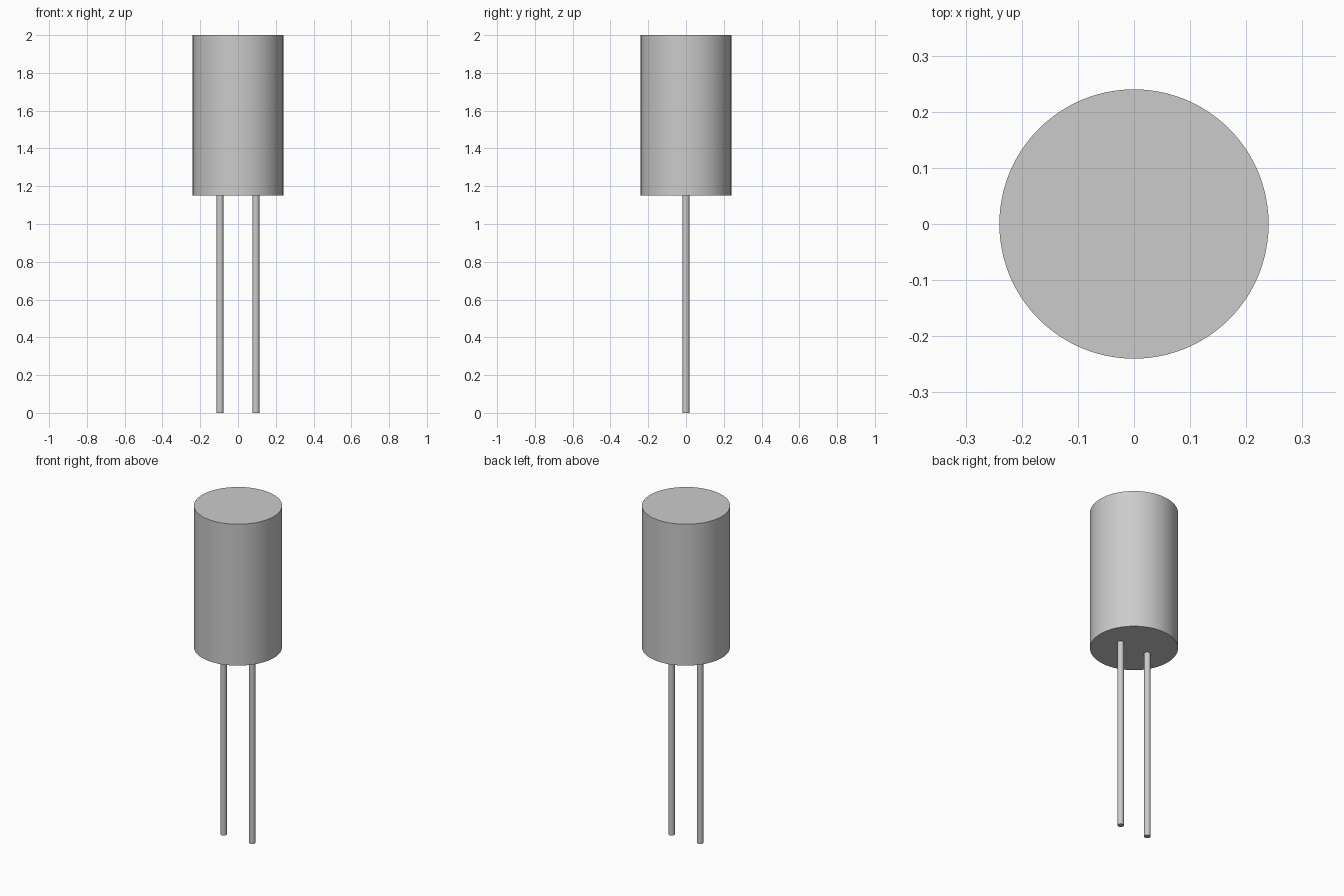
import bpy
import math

cube = bpy.data.objects.get("Cube")
if cube:
    bpy.data.objects.remove(cube, do_unlink=True)

# Single plain grey for the whole component
GREY = (0.6, 0.6, 0.6, 1.0)
grey = bpy.data.materials.new("plain grey")
grey.use_nodes = True
grey.diffuse_color = GREY
grey.node_tree.nodes["Principled BSDF"].inputs["Base Color"].default_value = GREY


def cylinder(name, radius, bottom, top, x=0.0, sides=32):
    bpy.ops.mesh.primitive_cylinder_add(
        vertices=sides, radius=radius, depth=top - bottom,
        location=(x, 0, (top + bottom) / 2))
    obj = bpy.context.object
    obj.name = obj.data.name = name
    obj.data.materials.append(grey)
    bpy.ops.object.shade_smooth_by_angle(angle=math.radians(40))
    return obj


BODY_BOTTOM = 1.15

# Can-shaped body
cylinder("body", 0.24, BODY_BOTTOM, 2.0, sides=96)

# Pair of straight wire leads under the body
for name, side in (("left_lead", 1), ("right_lead", -1)):
    cylinder(name, 0.018, 0.0, BODY_BOTTOM, x=side * 0.095)
